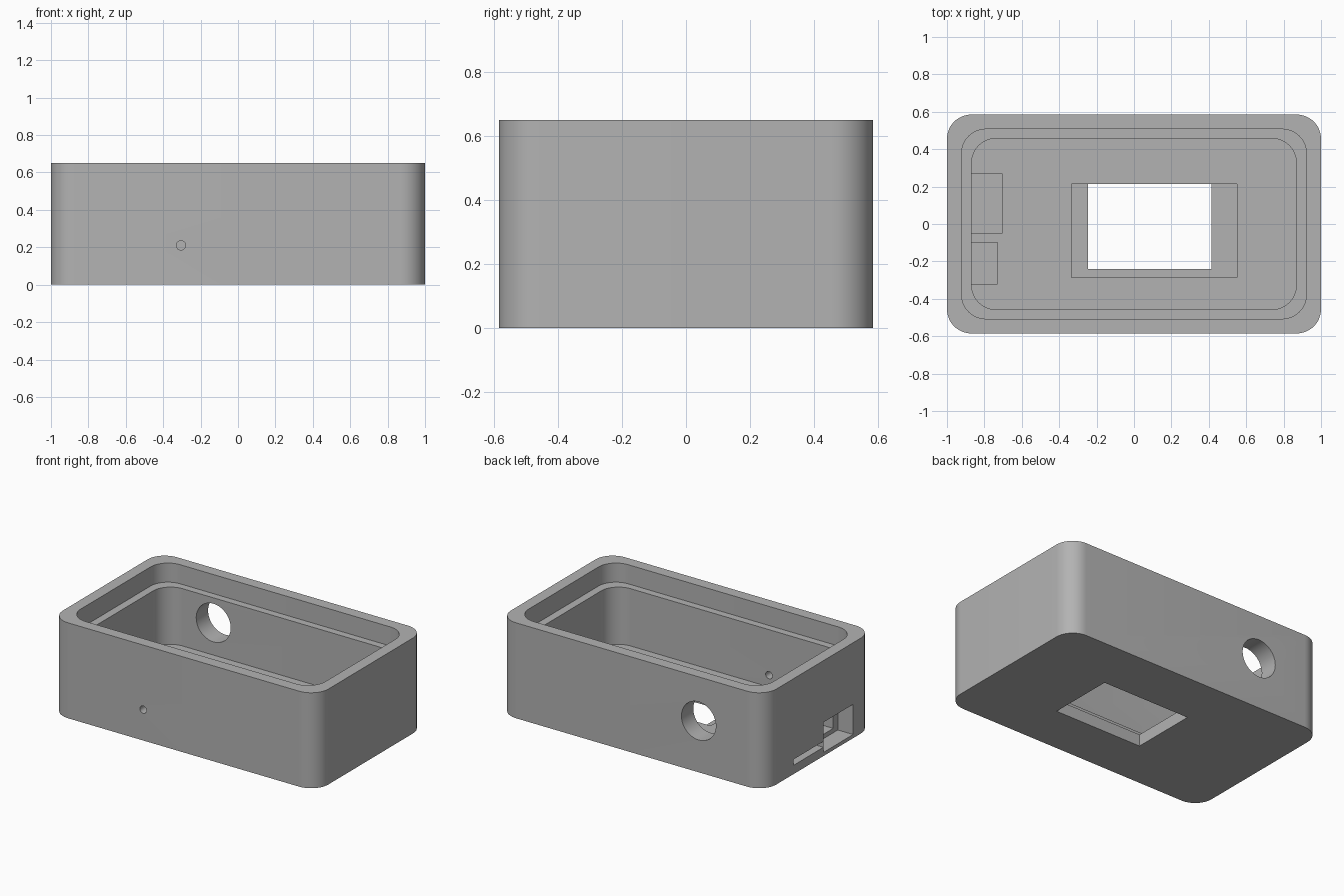
import bpy, bmesh, math
from mathutils import Matrix, Vector

default = bpy.data.objects.get("Cube")
if default:
    bpy.data.objects.remove(default, do_unlink=True)

HX, HY, HEIGHT = 1.0, 0.585, 0.65
FLOOR, LEDGE, RADIUS = 0.13, 0.52, 0.13

grey = bpy.data.materials.new("grey_plastic")
grey.use_nodes = True
color = (0.45, 0.45, 0.45, 1)
grey.diffuse_color = color
grey.node_tree.nodes["Principled BSDF"].inputs["Base Color"].default_value = color


def finish(name, bm):
    bmesh.ops.recalc_face_normals(bm, faces=bm.faces)
    mesh = bpy.data.meshes.new(name)
    bm.to_mesh(mesh)
    bm.free()
    mesh.materials.append(grey)
    obj = bpy.data.objects.new(name, mesh)
    bpy.context.collection.objects.link(obj)
    return obj


def rounded_block(name, hx, hy, z0, z1, radius=RADIUS, steps=12):
    """Upright block with rounded vertical corners."""
    bm = bmesh.new()
    verts = []
    for quarter, (sx, sy) in enumerate([(1, 1), (-1, 1), (-1, -1), (1, -1)]):
        for i in range(steps + 1):
            a = math.pi / 2 * (quarter + i / steps)
            verts.append(bm.verts.new((sx * (hx - radius) + radius * math.cos(a),
                                       sy * (hy - radius) + radius * math.sin(a), z0)))
    base = bm.faces.new(verts)
    top = bmesh.ops.extrude_face_region(bm, geom=[base])["geom"]
    bmesh.ops.translate(bm, vec=(0, 0, z1 - z0),
                        verts=[v for v in top if isinstance(v, bmesh.types.BMVert)])
    return finish(name, bm)


def box(name, x, y, z):
    """Box between the given (low, high) ranges."""
    low, high = Vector((x[0], y[0], z[0])), Vector((x[1], y[1], z[1]))
    bm = bmesh.new()
    bmesh.ops.create_cube(bm, size=1, matrix=Matrix.Translation((low + high) / 2)
                          @ Matrix.Diagonal((*(high - low), 1)))
    return finish(name, bm)


def bore(name, x, y, z, radius, sides):
    """Cylinder along y for round wall holes."""
    bm = bmesh.new()
    bmesh.ops.create_cone(bm, cap_ends=True, segments=sides, radius1=radius,
                          radius2=radius, depth=0.3,
                          matrix=Matrix.Translation((x, y, z))
                          @ Matrix.Rotation(math.pi / 2, 4, "X"))
    return finish(name, bm)


case = rounded_block("enclosure_case", HX, HY, 0, HEIGHT)

cutters = [
    # Main cavity and the wider lid seat above it
    rounded_block("cavity", 0.868, 0.457, FLOOR, HEIGHT + 0.1),
    rounded_block("lid_seat", 0.922, 0.507, LEDGE, HEIGHT + 0.2),
    # Floor window with its larger upper recess
    box("window_recess", (-0.335, 0.55), (-0.285, 0.215), (0.08, 0.2)),
    box("window", (-0.245, 0.415), (-0.24, 0.215), (-0.1, 0.15)),
    # Card slot through the end wall and its pocket in the floor
    box("card_slot", (-1.1, -0.8), (-0.05, 0.27), (0.06, 0.10)),
    box("card_pocket", (-0.868, -0.705), (-0.05, 0.27), (0.06, 0.2)),
    # Connector recess outside, narrower port inside
    box("port_recess", (-1.1, -0.885), (-0.37, -0.05), (0.025, 0.23)),
    box("port", (-1.05, -0.73), (-0.32, -0.1), (0.055, 0.18)),
    # Round holes in the long walls
    bore("cable_hole", -0.505, HY - 0.06, 0.35, 0.13, 48),
    bore("indicator_hole", -0.305, -HY + 0.06, 0.21, 0.025, 24),
]

bpy.context.view_layer.objects.active = case
for cutter in cutters:
    cutter.hide_render = True
    mod = case.modifiers.new(cutter.name, "BOOLEAN")
    mod.operation = "DIFFERENCE"
    mod.solver = "EXACT"
    mod.object = cutter
    bpy.ops.object.modifier_apply(modifier=mod.name)
    bpy.data.objects.remove(cutter, do_unlink=True)

# Smooth corners, crisp edges
bpy.ops.object.select_all(action="DESELECT")
case.select_set(True)
bpy.ops.object.shade_smooth_by_angle(angle=math.radians(30))
